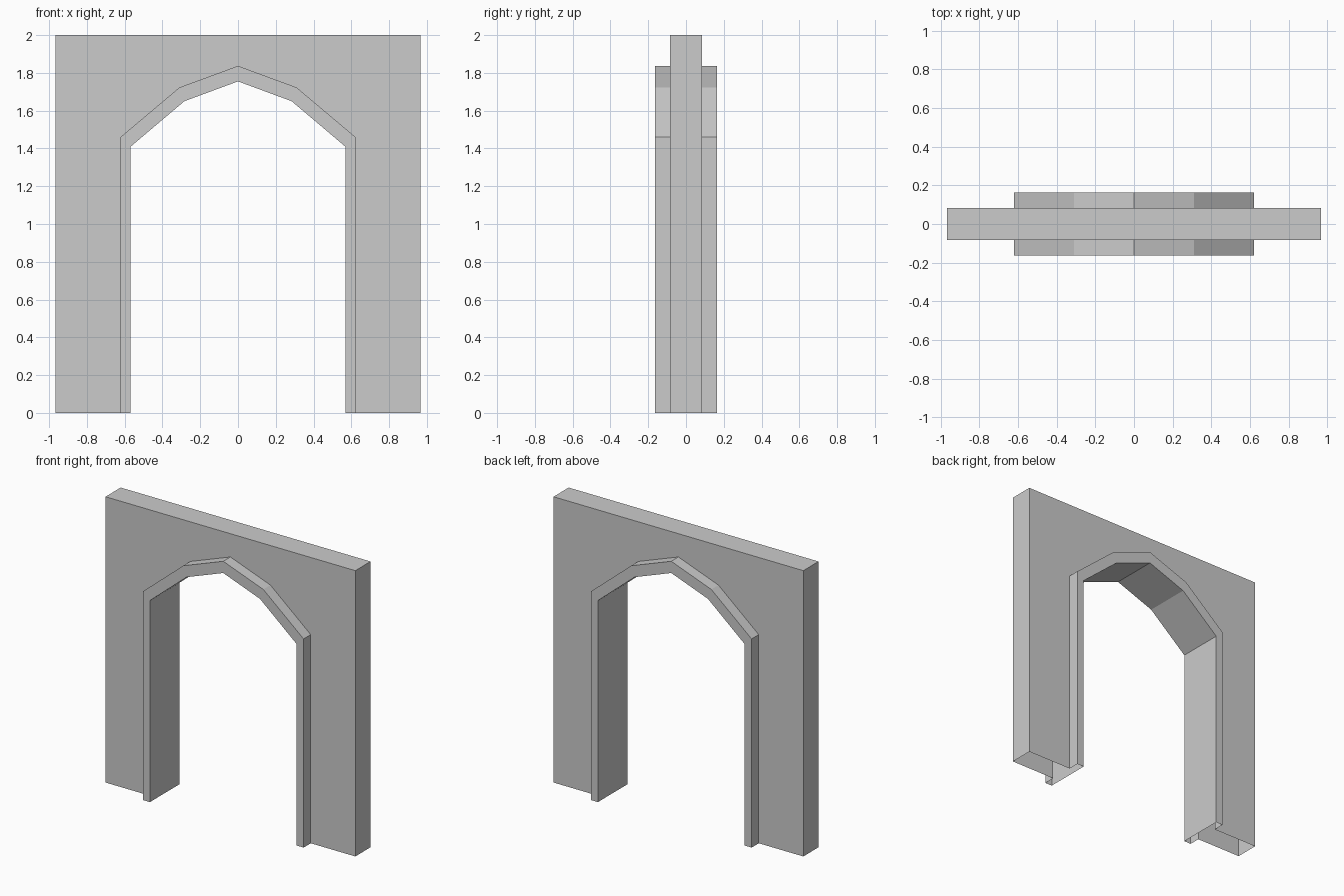
import bpy, bmesh

if "Cube" in bpy.data.objects:
    bpy.data.objects.remove(bpy.data.objects["Cube"])

WALL_Y, TRIM_Y = 0.084, 0.163


def mirrored(half):
    """Complete a left-half outline (ending at the apex) across x = 0."""
    return half + [(-x, z) for x, z in reversed(half[:-1])]


def shell(name, sections):
    """Bridge successive (outline, y) sections into a flat-faced, open-bottomed shell."""
    bm = bmesh.new()
    rows = [[bm.verts.new((x, y, z)) for x, z in outline] for outline, y in sections]
    for a, b in zip(rows, rows[1:]):
        for i in range(len(a) - 1):
            bm.faces.new((a[i], a[i + 1], b[i + 1], b[i]))
    mesh = bpy.data.meshes.new(name)
    bm.to_mesh(mesh)
    bm.free()
    obj = bpy.data.objects.new(name, mesh)
    bpy.context.collection.objects.link(obj)
    return obj


# Outlines, foot to apex
wall_edge = mirrored([(-0.967, 0), (-0.967, 1.46), (-0.967, 2), (0, 2)])
trim_outer = mirrored([(-0.622, 0), (-0.622, 1.46), (-0.31, 1.723), (0, 1.837)])
trim_inner = mirrored([(-0.568, 0), (-0.568, 1.41), (-0.284, 1.65), (0, 1.755)])

# Wall slab around the arch
shell("wall", [(trim_outer, -WALL_Y), (wall_edge, -WALL_Y),
               (wall_edge, WALL_Y), (trim_outer, WALL_Y)])

# Raised arch trim on both sides with the passage lining
shell("arch_trim", [(trim_outer, WALL_Y), (trim_outer, TRIM_Y),
                    (trim_inner, TRIM_Y), (trim_inner, -TRIM_Y),
                    (trim_outer, -TRIM_Y), (trim_outer, -WALL_Y)])
